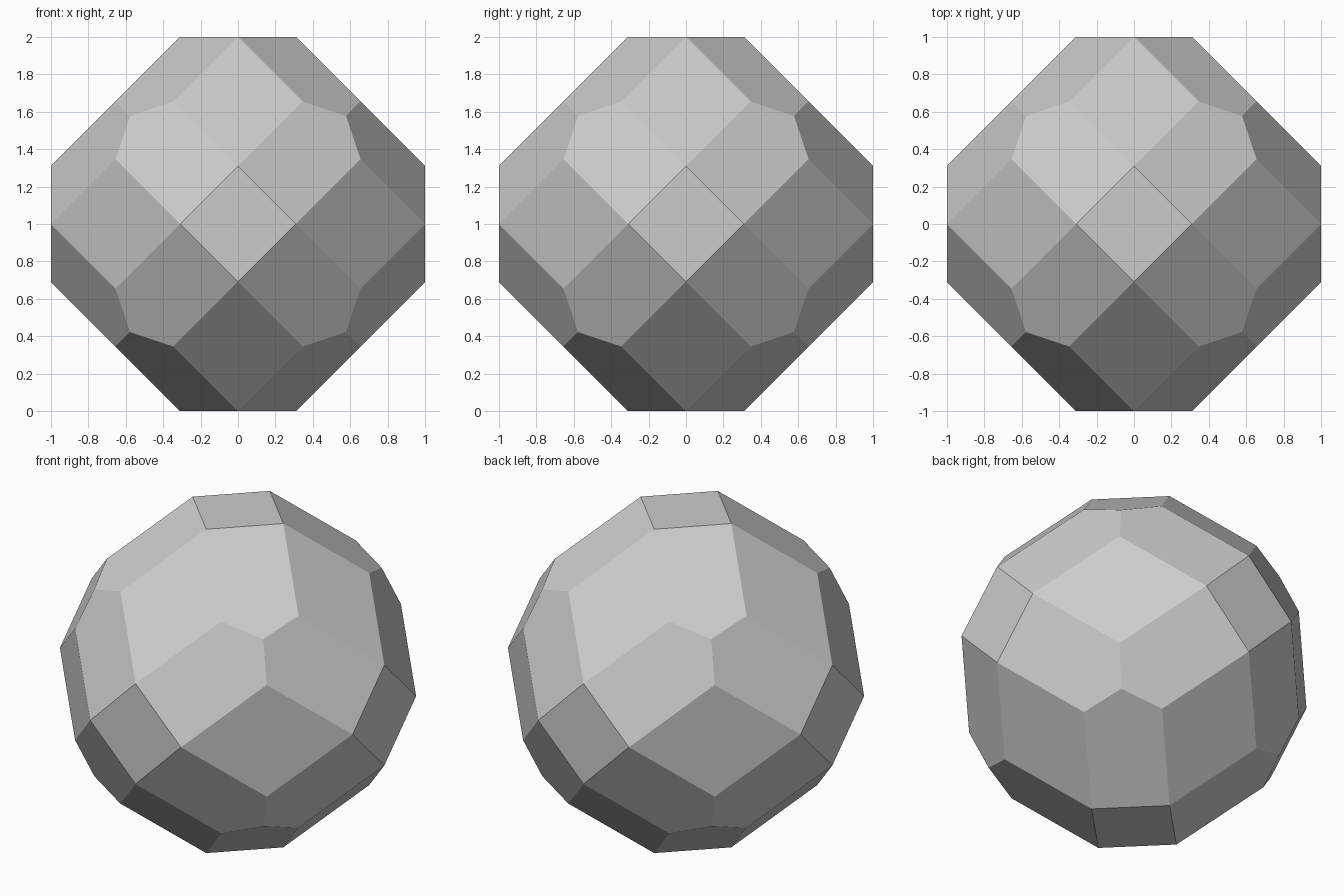
import bpy, bmesh, math

if "Cube" in bpy.data.objects:
    bpy.data.objects.remove(bpy.data.objects["Cube"])

S = 0.31                    # half diagonal of the small square facets
P, Q = (1 + S) / 2, (3 * (1 + S) / 2) - (1 + 2 * S)
Q = 2 + S - 3 * P           # rhombus side corners
V = (2 + S) / 4             # three-way corners


def mirrored_points(seed):
    """All axis orders and sign flips of one corner."""
    a, b, c = seed
    orders = [(a, b, c), (b, c, a), (c, a, b), (b, a, c), (a, c, b), (c, b, a)]
    signs = (-1, 1)
    return {(x * i, y * j, z * k) for x, y, z in orders
            for i in signs for j in signs for k in signs}


# Grey stone material
grey = bpy.data.materials.new("grey_stone")
grey.use_nodes = True
colour = (0.6, 0.6, 0.6, 1)
grey.diffuse_color = colour
grey.node_tree.nodes["Principled BSDF"].inputs["Base Color"].default_value = colour

# Faceted crystal: 6 squares, 12 rhombi and 24 pentagons
bm = bmesh.new()
for seed in ((0, S, 1), (P, P, Q), (V, V, V)):
    for x, y, z in sorted(mirrored_points(seed)):
        bm.verts.new((x, y, z + 1))
bmesh.ops.convex_hull(bm, input=bm.verts[:])
bmesh.ops.dissolve_limit(bm, angle_limit=math.radians(2),
                         verts=bm.verts[:], edges=bm.edges[:])
bmesh.ops.recalc_face_normals(bm, faces=bm.faces[:])

mesh = bpy.data.meshes.new("faceted_crystal")
bm.to_mesh(mesh)
bm.free()
mesh.materials.append(grey)
crystal = bpy.data.objects.new("faceted_crystal", mesh)
bpy.context.collection.objects.link(crystal)
